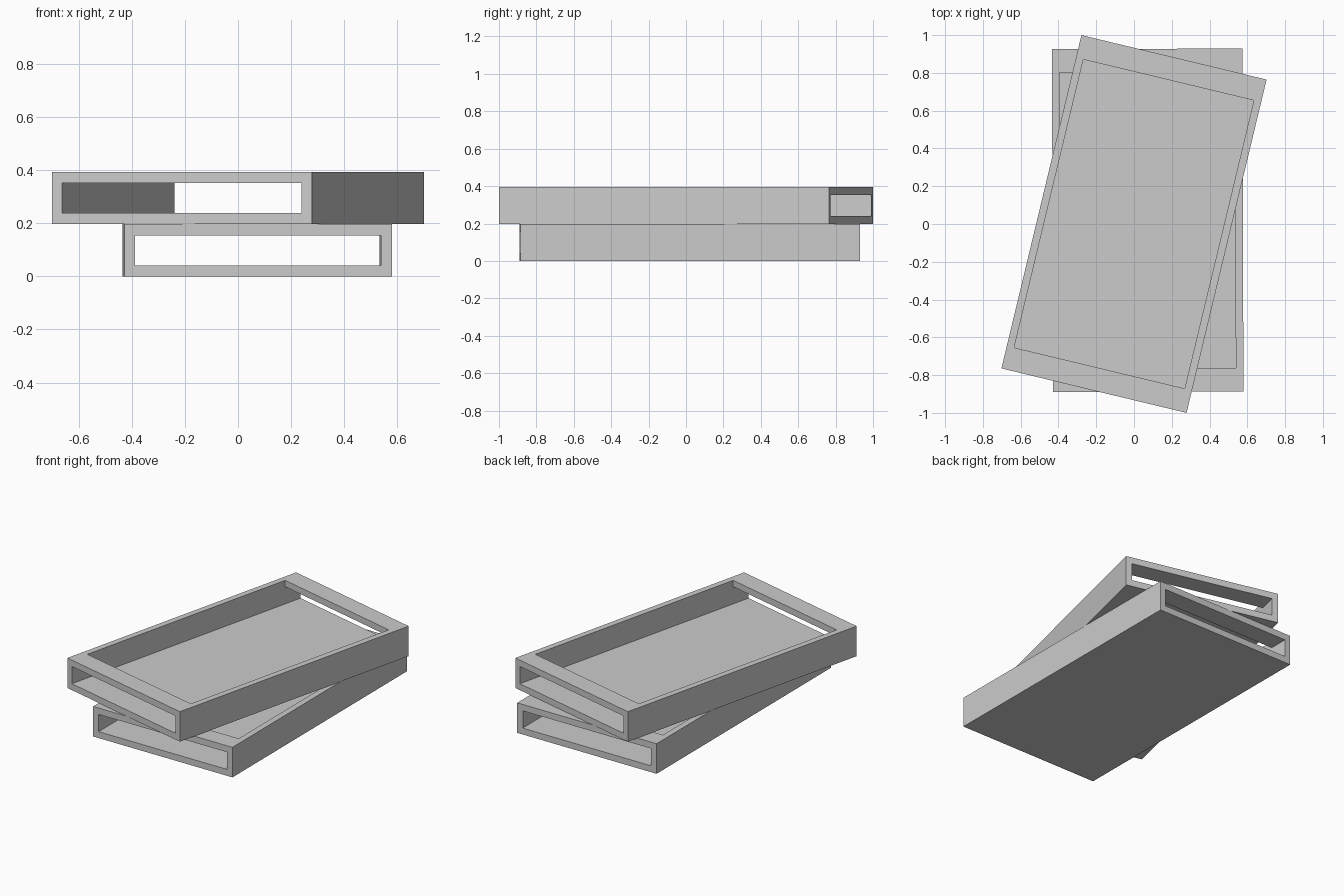
import bpy, bmesh
from math import radians
from mathutils import Matrix, Vector

if "Cube" in bpy.data.objects:
    bpy.data.objects.remove(bpy.data.objects["Cube"])

W, L, H = 1.008, 1.8145, 0.197   # tray size
T = 0.042                       # board thickness
S = 0.04                        # side wall and post width
E = 0.123                       # depth of the end frames
MID = L - 2 * E                 # length between the end frames


def part(name, boxes, parent):
    """One object made of (centre, size) boxes."""
    bm = bmesh.new()
    for centre, size in boxes:
        bmesh.ops.create_cube(bm, size=1, matrix=Matrix.Translation(centre)
                              @ Matrix.Diagonal(Vector((*size, 1))))
    mesh = bpy.data.meshes.new(name)
    bm.to_mesh(mesh)
    bm.free()
    obj = bpy.data.objects.new(name, mesh)
    bpy.context.collection.objects.link(obj)
    obj.parent = parent


def tray(name, location, angle):
    root = bpy.data.objects.new(name, None)
    bpy.context.collection.objects.link(root)
    root.location = location
    root.rotation_euler.z = radians(angle)

    # floor board
    part(name + "_floor", [((0, 0, T / 2), (W, MID, T))], root)

    # long side walls
    for side, sx in (("left", -1), ("right", 1)):
        part(f"{name}_{side}_wall",
             [((sx * (W - S) / 2, 0, (H + T) / 2), (S, MID, H - T))], root)

    # open end frames: sill, handle bar and two corner posts
    for end, sy in (("front", -1), ("back", 1)):
        y = sy * (L - E) / 2
        part(f"{name}_{end}_sill", [((0, y, T / 2), (W, E, T))], root)
        part(f"{name}_{end}_handle", [((0, y, H - T / 2), (W, E, T))], root)
        part(f"{name}_{end}_posts",
             [((sx * (W - S) / 2, y, H / 2), (S, E, H - 2 * T)) for sx in (-1, 1)], root)


tray("lower_tray", (0.0725, 0.02, 0), 0.2)
tray("upper_tray", (0, 0, H), -13.5)
